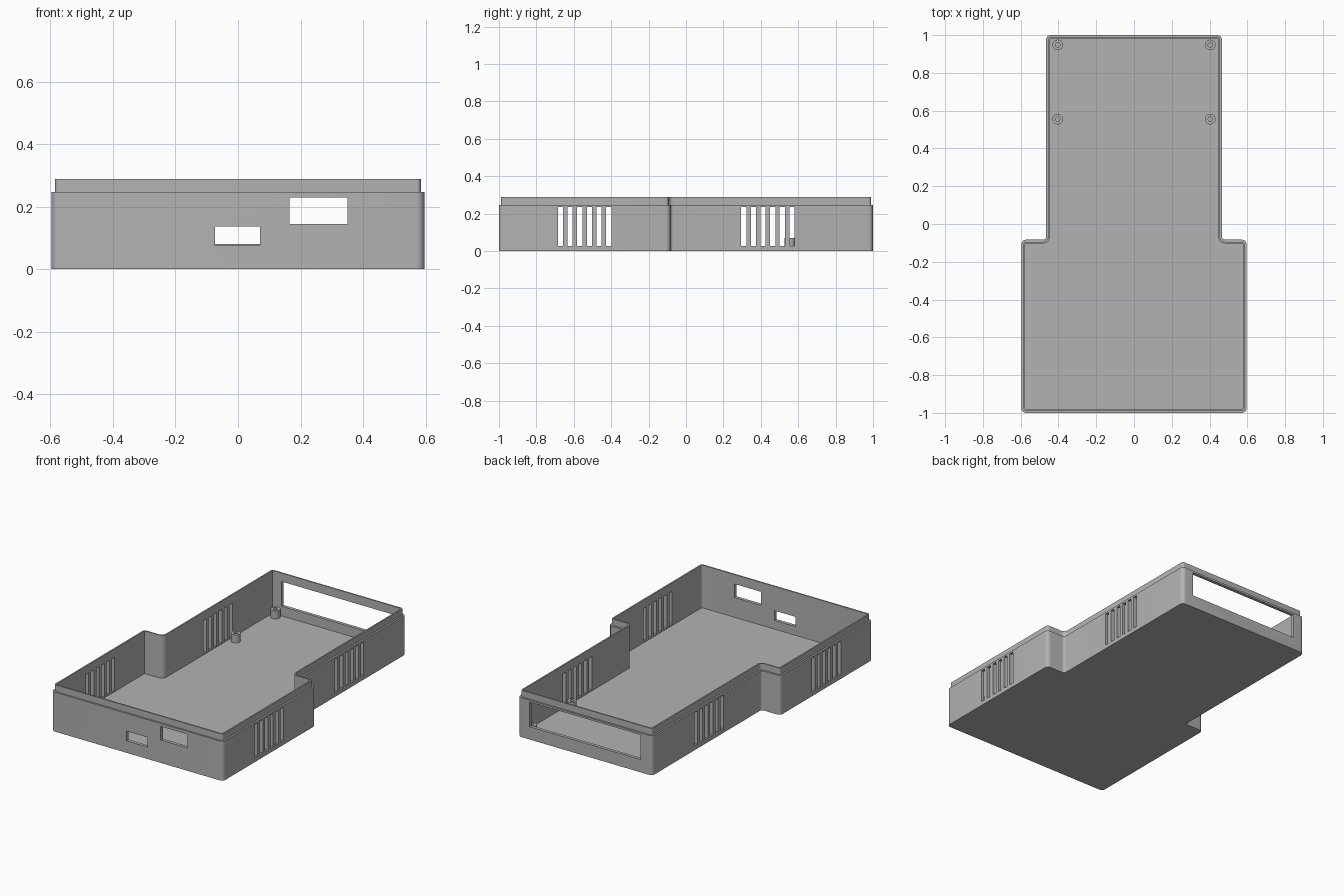
import bpy, bmesh, math
from mathutils import Vector

if "Cube" in bpy.data.objects:
    bpy.data.objects.remove(bpy.data.objects["Cube"])

WIDE, NARROW, STEP = 0.596, 0.466, -0.083   # half widths and y of the shoulder
WALL, FLOOR, RIM, TOP = 0.02, 0.02, 0.247, 0.288
LIP = 0.011

grey = bpy.data.materials.new("grey plastic")
grey.diffuse_color = (0.45, 0.45, 0.45, 1)
grey.use_nodes = True
grey.node_tree.nodes["Principled BSDF"].inputs["Base Color"].default_value = grey.diffuse_color


def outline(inset):
    """Rounded T-shaped outline, moved inward; always the same point count."""
    half = [(WIDE, -1, 1), (WIDE, STEP, 1), (NARROW, STEP, -1), (NARROW, 1, 1)]
    corners = half + [(-x, y, s) for x, y, s in reversed(half)]
    pts, n = [], len(corners)
    for i, (x, y, s) in enumerate(corners):
        p = Vector((x, y))
        d_in = (p - Vector(corners[i - 1][:2])).normalized()
        d_out = (Vector(corners[(i + 1) % n][:2]) - p).normalized()
        radius = 0.025 if s > 0 else 0.015
        centre = p + (d_out - d_in) * radius
        r = radius - s * inset
        for k in range(7):
            a = k / 6 * math.pi / 2
            pts.append(centre + (d_in * math.sin(a) - d_out * math.cos(a)) * r)
    return pts


def skin(name, rings, close=False):
    """Join matching rings of points into a surface."""
    bm = bmesh.new()
    loops = [[bm.verts.new(p) for p in ring] for ring in rings]
    pairs = list(zip(loops, loops[1:]))
    if close:
        pairs.append((loops[-1], loops[0]))
    else:
        bm.faces.new(loops[0])
        bm.faces.new(loops[-1])
    for a, b in pairs:
        for i in range(len(a)):
            j = (i + 1) % len(a)
            bm.faces.new((a[i], a[j], b[j], b[i]))
    bmesh.ops.recalc_face_normals(bm, faces=bm.faces)
    mesh = bpy.data.meshes.new(name)
    bm.to_mesh(mesh)
    bm.free()
    mesh.materials.append(grey)
    obj = bpy.data.objects.new(name, mesh)
    bpy.context.collection.objects.link(obj)
    return obj


def activate(obj):
    bpy.ops.object.select_all(action='DESELECT')
    obj.select_set(True)
    bpy.context.view_layer.objects.active = obj


# open tray with a stepped lip
section = [(0, 0), (0, RIM), (LIP, RIM), (LIP, TOP), (WALL, TOP), (WALL, FLOOR)]
case = skin("case_tray", [[(p.x, p.y, z) for p in outline(i)] for i, z in section])

# openings: x range, y range, z range
boxes = [
    (-0.073, 0.071, -1.1, -0.9, 0.075, 0.136),   # small front port
    (0.164, 0.35, -1.1, -0.9, 0.144, 0.229),     # large front port
    (-0.385, 0.385, 0.9, 1.1, 0.08, 0.235),      # back opening
]
# side vents, six slots in each of two groups per side
for start, x in ((-0.685, WIDE), (0.295, NARROW)):
    for side in (-1, 1):
        for k in range(6):
            y = start + 0.0515 * k
            boxes.append((side * x - 0.06, side * x + 0.06, y, y + 0.028, 0.026, 0.236))

bm = bmesh.new()
for x0, x1, y0, y1, z0, z1 in boxes:
    for v in bmesh.ops.create_cube(bm, size=1)["verts"]:
        v.co = (x0 if v.co.x < 0 else x1, y0 if v.co.y < 0 else y1, z0 if v.co.z < 0 else z1)
mesh = bpy.data.meshes.new("opening_cutter")
bm.to_mesh(mesh)
bm.free()
mesh.materials.append(grey)
cutter = bpy.data.objects.new("opening_cutter", mesh)
cutter.hide_render = True
bpy.context.collection.objects.link(cutter)

activate(case)
mod = case.modifiers.new("openings", 'BOOLEAN')
mod.operation, mod.solver, mod.object = 'DIFFERENCE', 'EXACT', cutter
bpy.ops.object.modifier_apply(modifier=mod.name)
bpy.data.objects.remove(cutter)
bpy.ops.object.shade_smooth_by_angle(angle=math.radians(30))

# hollow screw posts
for x in (-0.404, 0.404):
    for y in (0.555, 0.948):
        rings = [[(x + r * math.cos(k * math.pi / 12), y + r * math.sin(k * math.pi / 12), z)
                  for k in range(24)]
                 for r, z in ((0.028, FLOOR), (0.028, 0.07), (0.012, 0.07), (0.012, FLOOR))]
        post = skin("screw_post", rings, close=True)
        activate(post)
        bpy.ops.object.shade_smooth_by_angle(angle=math.radians(30))
